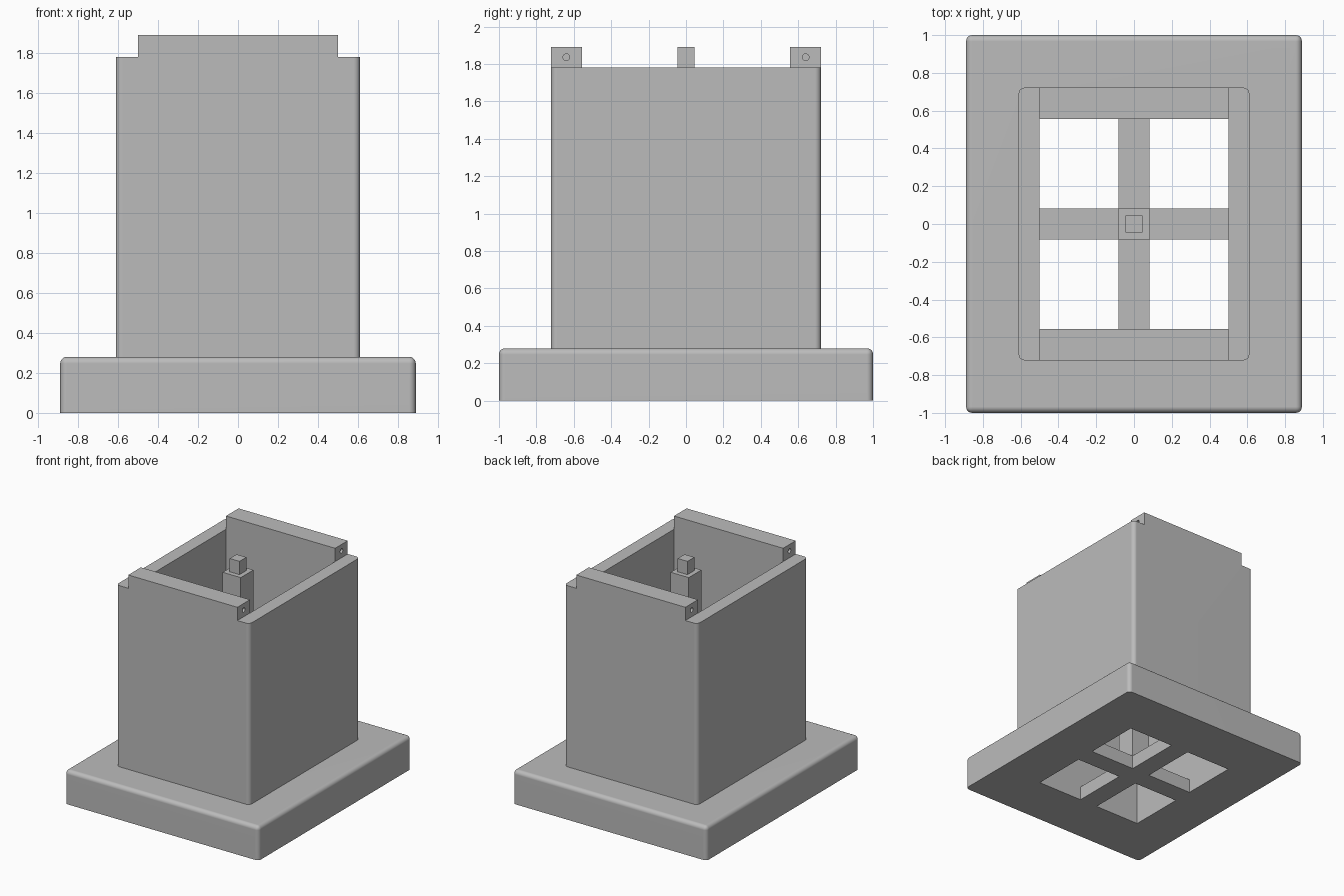
import bpy, bmesh
from mathutils import Matrix

if "Cube" in bpy.data.objects:
    bpy.data.objects.remove(bpy.data.objects["Cube"], do_unlink=True)

grey = bpy.data.materials.new("plain grey")
grey.use_nodes = True
grey.diffuse_color = (0.5, 0.5, 0.5, 1)
grey.node_tree.nodes["Principled BSDF"].inputs["Base Color"].default_value = (0.5, 0.5, 0.5, 1)

BASE_TOP, WALL_TOP, RAIL_TOP = 0.28, 1.78, 1.89
WELL_X, WELL_Y = 0.5, 0.557
RIB = 0.083
RIB_TOP = 0.115


def finish(name, bm):
    mesh = bpy.data.meshes.new(name)
    bm.to_mesh(mesh)
    bm.free()
    mesh.materials.append(grey)
    obj = bpy.data.objects.new(name, mesh)
    bpy.context.collection.objects.link(obj)
    return obj


def box(name, x, y, z, radius=0, round_top=False):
    """Box from (min, max) ranges; optionally rounds upright and top edges."""
    bm = bmesh.new()
    bmesh.ops.create_cube(bm, size=1)
    for v in bm.verts:
        v.co = [r[1] if c > 0 else r[0] for c, r in zip(v.co, (x, y, z))]
    if radius:
        def rounded(e):
            a, b = (v.co.z for v in e.verts)
            return abs(a - b) > 0.01 or (round_top and a > z[0] + 0.01)
        bmesh.ops.bevel(bm, geom=[e for e in bm.edges if rounded(e)], offset=radius,
                        segments=5, profile=0.5, affect="EDGES", clamp_overlap=True)
    return finish(name, bm)


def rod_x(name, x, y, z, radius, length):
    bm = bmesh.new()
    bmesh.ops.create_cone(bm, cap_ends=True, segments=24, radius1=radius,
                          radius2=radius, depth=length)
    bmesh.ops.transform(bm, matrix=Matrix.Translation((x, y, z))
                        @ Matrix.Rotation(1.5707963, 4, "Y"), verts=bm.verts)
    return finish(name, bm)


def activate(obj):
    bpy.ops.object.select_all(action="DESELECT")
    obj.select_set(True)
    bpy.context.view_layer.objects.active = obj


def combine(obj, other, operation):
    activate(obj)
    mod = obj.modifiers.new("cut", "BOOLEAN")
    mod.operation, mod.solver, mod.object = operation, "EXACT", other
    bpy.ops.object.modifier_apply(modifier=mod.name)
    bpy.data.objects.remove(other, do_unlink=True)


def smooth(obj):
    activate(obj)
    bpy.ops.object.shade_smooth_by_angle(angle=0.6)
    mod = obj.modifiers.new("face normals", "WEIGHTED_NORMAL")
    mod.keep_sharp = True


def well_cutter():
    return box("well_cutter", (-WELL_X, WELL_X), (-WELL_Y, WELL_Y), (-0.5, 2.5))


# Base plate with the open well through it
base = box("base_plate", (-0.889, 0.889), (-1, 1), (0, BASE_TOP), 0.033, True)
combine(base, well_cutter(), "DIFFERENCE")
smooth(base)

# Tower walls: front and back rise higher, sides are notched down
tower = box("tower_walls", (-0.611, 0.611), (-0.722, 0.722), (BASE_TOP, RAIL_TOP), 0.033)
combine(tower, well_cutter(), "DIFFERENCE")
for side in (-1, 1):
    xs = sorted((side * WELL_X, side * 0.9))
    combine(tower, box("notch_cutter", xs, (-1, 1), (WALL_TOP, 2.5)), "DIFFERENCE")

# Small pin holes in the ends of the raised walls
for sx in (-1, 1):
    for sy in (-1, 1):
        combine(tower, rod_x("hole_cutter", sx * WELL_X, sy * 0.64, 1.836, 0.018, 0.3),
                "DIFFERENCE")
smooth(tower)

# Cross ribs across the bottom of the well
ribs = box("cross_ribs", (-WELL_X, WELL_X), (-RIB, RIB), (0, RIB_TOP))
combine(ribs, box("long_rib", (-RIB, RIB), (-WELL_Y, WELL_Y), (0, RIB_TOP)), "UNION")

# Centre post and the small peg on it
box("centre_post", (-RIB, RIB), (-RIB, RIB), (RIB_TOP, WALL_TOP))
box("post_peg", (-0.045, 0.045), (-0.045, 0.045), (WALL_TOP, RAIL_TOP))
